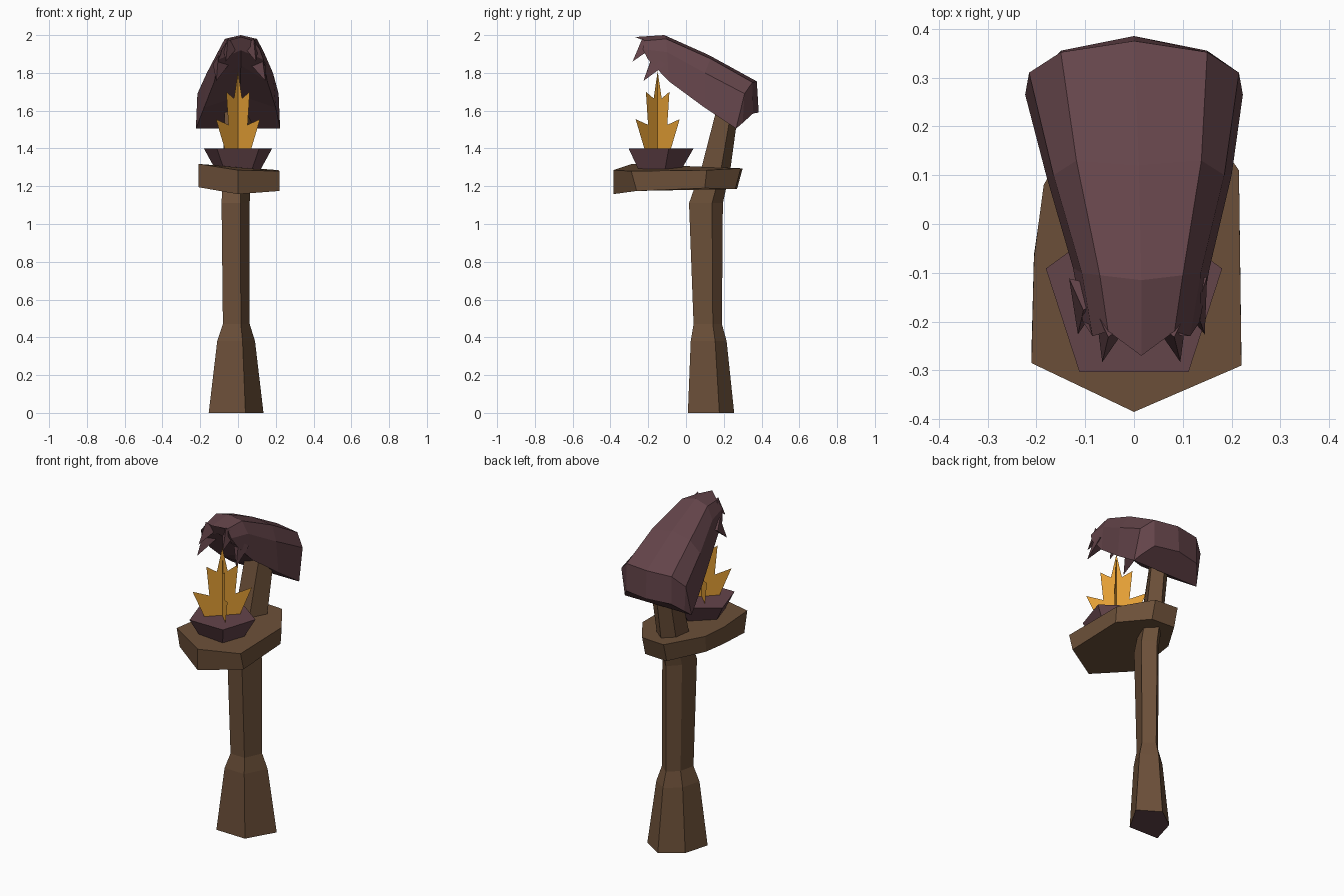
import bpy, bmesh, math
from mathutils import Vector

old = bpy.data.objects.get("Cube")
if old:
    bpy.data.objects.remove(old, do_unlink=True)


def material(name, rgb):
    m = bpy.data.materials.new(name)
    m.use_nodes = True
    m.diffuse_color = (*rgb, 1)
    m.node_tree.nodes["Principled BSDF"].inputs["Base Color"].default_value = (*rgb, 1)
    return m


wood = material("brown wood", (0.150, 0.080, 0.041))
horn = material("dark purple horn", (0.127, 0.058, 0.068))
fire = material("orange flame", (0.76, 0.34, 0.035))


def finish(name, bm, *mats):
    bmesh.ops.remove_doubles(bm, verts=bm.verts, dist=0.0005)
    bmesh.ops.recalc_face_normals(bm, faces=bm.faces)
    mesh = bpy.data.meshes.new(name)
    bm.to_mesh(mesh)
    bm.free()
    for m in mats:
        mesh.materials.append(m)
    obj = bpy.data.objects.new(name, mesh)
    bpy.context.collection.objects.link(obj)
    return obj


def loft(name, rings, *mats):
    """Skin closed rings of equal length and cap both ends."""
    bm = bmesh.new()
    rows = [[bm.verts.new(p) for p in ring] for ring in rings]
    n = len(rows[0])
    for a, b in zip(rows, rows[1:]):
        for i in range(n):
            j = (i + 1) % n
            bm.faces.new((a[i], a[j], b[j], b[i]))
    bm.faces.new(rows[0])
    bm.faces.new(rows[-1])
    return finish(name, bm, *mats)


# Post: an uneven five-sided section fitted to a box at each height
section = [(0.67, 0), (1, 0.68), (0.57, 1), (0.15, 0.64), (0, 0.02)]


def post_ring(z, x0, x1, y0, y1):
    return [(x0 + u * (x1 - x0), y0 + v * (y1 - y0), z) for u, v in section]


post = loft("post", [
    post_ring(0, -0.155, 0.135, 0.01, 0.255),
    post_ring(0.38, -0.11, 0.09, 0.025, 0.215),
    post_ring(0.47, -0.08, 0.062, 0.04, 0.19),
    post_ring(1.11, -0.087, 0.062, 0.016, 0.195),
    post_ring(1.29, -0.08, 0.065, 0.08, 0.235),
    post_ring(1.62, -0.07, 0.07, 0.165, 0.28),
], wood, horn)
for f in post.data.polygons:
    if f.center.z < 0.01:
        f.material_index = 1

# Platform: slightly warped slab (x, y, bottom, top)
slab = [(0, -0.385, 1.158, 1.285), (0.22, -0.29, 1.175, 1.28),
        (0.215, 0.11, 1.19, 1.285), (0.09, 0.29, 1.185, 1.295),
        (-0.06, 0.3, 1.185, 1.295), (-0.185, 0.08, 1.2, 1.295),
        (-0.205, -0.07, 1.2, 1.3), (-0.21, -0.285, 1.195, 1.318)]
loft("platform", [
    [(x, y if y < -0.3 else y * 0.9, b) for x, y, b, t in slab],
    [(x, y, t) for x, y, b, t in slab],
], wood)


# Fire bowl: five-sided tapered dish
def pentagon(r, z):
    angles = [math.radians(90 + 72 * i) for i in range(5)]
    return [(r * math.cos(a), -0.15 + r * math.sin(a), z) for a in angles]


loft("fire_bowl", [pentagon(0.115, 1.27), pentagon(0.19, 1.4)], horn)

# Flame: two crossed jagged sheets
half = [(0.1, 1.4), (0.165, 1.555), (0.072, 1.525),
        (0.088, 1.7), (0.03, 1.665)]
outline = half + [(0, 1.81)] + [(-r, z) for r, z in reversed(half)]
for name, angle in (("flame_sheet_a", 45), ("flame_sheet_b", 135)):
    c, s = math.cos(math.radians(angle)), math.sin(math.radians(angle))
    bm = bmesh.new()
    bm.faces.new([bm.verts.new((r * c, -0.15 + r * s, z)) for r, z in outline])
    finish(name, bm, fire)


# Hood: mirrored sections running from the back rim to the snout
def hood_ring(shift, top, crest, side, rim, under):
    right = [crest, side, rim]
    pts = [top] + right + [under] + [(-x, y, z) for x, y, z in reversed(right)]
    return [(x + shift, y, z) for x, y, z in pts]


loft("hood", [
    hood_ring(0, (0, 0.385, 1.59), (0.15, 0.355, 1.585), (0.2, 0.3, 1.535),
              (0.223, 0.265, 1.505), (0, 0.265, 1.505)),
    hood_ring(0, (0, 0.375, 1.755), (0.15, 0.352, 1.75), (0.215, 0.31, 1.69),
              (0.223, 0.265, 1.505), (0, 0.265, 1.505)),
    hood_ring(0.01, (0, 0.12, 1.895), (0.128, 0.13, 1.875), (0.175, 0.1, 1.8),
              (0.19, 0.1, 1.615), (0, 0.1, 1.68)),
    hood_ring(0.015, (0, -0.115, 2), (0.085, -0.105, 1.98), (0.122, -0.1, 1.91),
              (0.14, -0.09, 1.755), (0, -0.09, 1.84)),
    hood_ring(0.015, (0, -0.27, 1.99), (0.068, -0.22, 1.97), (0.1, -0.23, 1.925),
              (0.12, -0.2, 1.87), (0, -0.21, 1.92)),
], horn)


# Fangs: three-sided spikes under the snout
def fang(name, base, tip, r):
    base, tip = Vector(base), Vector(tip)
    axis = tip - base
    bm = bmesh.new()
    bmesh.ops.create_cone(bm, cap_ends=True, segments=3, radius1=r, radius2=0,
                          depth=axis.length)
    obj = finish(name, bm, horn)
    obj.location = (base + tip) / 2
    obj.rotation_euler = axis.to_track_quat("Z", "Y").to_euler()


for side, s in (("left", 1), ("right", -1)):
    fang("inner_fang_" + side, (0.015 + s * 0.06, -0.2, 1.95),
         (0.015 + s * 0.08, -0.283, 1.86), 0.045)
    fang("outer_fang_" + side, (0.01 + s * 0.105, -0.14, 1.86),
         (0.015 + s * 0.13, -0.226, 1.757), 0.05)
